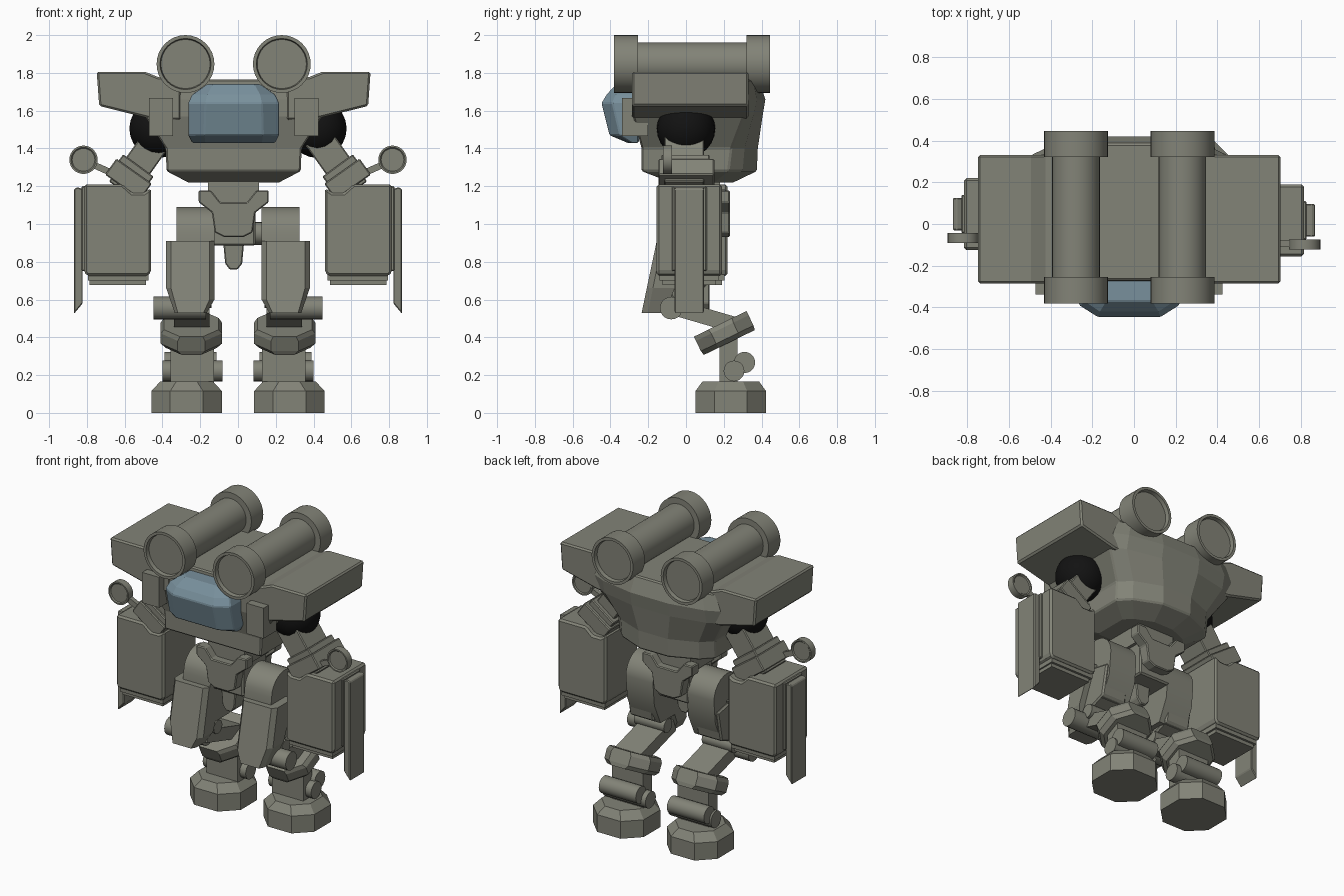
import bpy, bmesh, math
from mathutils import Vector, Matrix

if bpy.data.objects.get("Cube"):
    bpy.data.objects.remove(bpy.data.objects["Cube"])


def material(name, rgb):
    m = bpy.data.materials.new(name)
    m.use_nodes = True
    m.diffuse_color = (*rgb, 1)
    bsdf = m.node_tree.nodes["Principled BSDF"]
    bsdf.inputs["Base Color"].default_value = (*rgb, 1)
    bsdf.inputs["Roughness"].default_value = 0.7
    return m


GREY = material("olive grey armour", (0.225, 0.228, 0.186))
BLUE = material("blue canopy", (0.19, 0.28, 0.335))
BLACK = material("black joint", (0.006, 0.006, 0.006))
CX = -0.023  # centre line of the body


def loft(name, rings, mat=GREY, bevel=0.0, smooth=False):
    """Skin a stack of equal-length point rings and cap both ends."""
    bm = bmesh.new()
    rows = [[bm.verts.new(p) for p in ring] for ring in rings]
    n = len(rows[0])
    for a, b in zip(rows, rows[1:]):
        for i in range(n):
            bm.faces.new((a[i], a[(i + 1) % n], b[(i + 1) % n], b[i]))
    bm.faces.new(rows[0])
    bm.faces.new(rows[-1])
    bmesh.ops.recalc_face_normals(bm, faces=bm.faces)
    me = bpy.data.meshes.new(name)
    bm.to_mesh(me)
    bm.free()
    me.materials.append(mat)
    ob = bpy.data.objects.new(name, me)
    bpy.context.collection.objects.link(ob)
    if bevel:
        mod = ob.modifiers.new("edge_bevel", "BEVEL")
        mod.width = bevel
        mod.segments = 1
    if smooth:
        bpy.ops.object.select_all(action="DESELECT")
        ob.select_set(True)
        bpy.context.view_layer.objects.active = ob
        bpy.ops.object.shade_smooth_by_angle(angle=math.radians(35))
    return ob


def place(u, v, t, axis):
    return {"x": (t, u, v), "y": (u, t, v), "z": (u, v, t)}[axis]


def prism(name, pts, axis, a, b, **kw):
    """Extrude a flat outline along an axis from a to b."""
    return loft(name, [[place(u, v, t, axis) for u, v in pts] for t in (a, b)], **kw)


def box(name, x, y, z, **kw):
    return prism(name, [(x[0], y[0]), (x[1], y[0]), (x[1], y[1]), (x[0], y[1])], "z", *z, **kw)


def bar(name, p, q, width, axis, a, b, **kw):
    """Slanted rectangular bar between two points in a plane."""
    p, q = Vector(p), Vector(q)
    d = (q - p).normalized() * width / 2
    n = Vector((-d.y, d.x))
    return prism(name, [p + n, q + n, q - n, p - n], axis, a, b, **kw)


def lathe(name, profile, axis, u, v, n=32):
    """Round part from (radius, position) pairs along an axis."""
    ang = [2 * math.pi * i / n for i in range(n)]
    return loft(name, [[place(u + r * math.cos(k), v + r * math.sin(k), t, axis) for k in ang]
                       for r, t in profile], smooth=True)


def rod(name, axis, u, v, r, a, b, n=20):
    return lathe(name, [(r, a), (r, b)], axis, u, v, n)


def octagon(x, y, z, hx, hy, c):
    return [(x + sx, y + sy, z) for sx, sy in (
        (-hx + c, -hy), (hx - c, -hy), (hx, -hy + c), (hx, hy - c),
        (hx - c, hy), (-hx + c, hy), (-hx, hy - c), (-hx, -hy + c))]


# Torso hull: flat front, faceted rounded back
def hull_ring(z, w, front, back, taper):
    half = [(w, front), (w, back - taper), (w * 0.8, back - taper * 0.5), (w * 0.3, back)]
    return [(CX + x, y, z) for x, y in half] + [(CX - x, y, z) for x, y in reversed(half)]


loft("torso_hull", [hull_ring(*r) for r in (
    (1.22, 0.24, -0.08, 0.25, 0.1), (1.28, 0.355, -0.235, 0.375, 0.15),
    (1.40, 0.36, -0.235, 0.38, 0.14), (1.57, 0.47, -0.28, 0.405, 0.1),
    (1.66, 0.47, -0.28, 0.42, 0.09), (1.765, 0.43, -0.27, 0.385, 0.06))], bevel=0.008)

# Canopy
loft("canopy", [
    [(CX + x, y, z) for x, y in ((w, -0.25), (w, side), (wf, front),
                                 (-wf, front), (-w, side), (-w, -0.25))]
    for z, w, wf, side, front in (
        (1.43, 0.22, 0.15, -0.285, -0.31), (1.47, 0.24, 0.155, -0.35, -0.405),
        (1.64, 0.24, 0.15, -0.39, -0.447), (1.685, 0.22, 0.14, -0.37, -0.42),
        (1.74, 0.14, 0.11, -0.33, -0.37))], mat=BLUE, bevel=0.006)

# Waist and pelvis
box("waist", (CX - 0.135, CX + 0.135), (-0.09, 0.18), (1.1, 1.25))
box("pelvis_core", (CX - 0.115, CX + 0.115), (-0.08, 0.17), (0.885, 1.16), bevel=0.01)
rod("hip_axle", "x", 0.03, 0.95, 0.06, -0.3, 0.3)
half_yoke = [(0.07, 1.115), (0.12, 1.178), (0.185, 1.178), (0.185, 1.115),
             (0.115, 1.06), (0.1, 0.955), (0.05, 0.93)]
yoke = [(CX + x, z) for x, z in half_yoke] + [(CX - x, z) for x, z in reversed(half_yoke)]
prism("front_yoke", yoke, "y", -0.145, -0.07, bevel=0.006)
prism("back_yoke", yoke, "y", 0.16, 0.232, bevel=0.006)
prism("pelvis_guard", [(CX + x, z) for x, z in (
    (-0.035, 1.0), (0.035, 1.0), (0.055, 0.9), (0.045, 0.79), (0.02, 0.758),
    (-0.02, 0.758), (-0.045, 0.79), (-0.055, 0.9))], "y", -0.07, 0.06, bevel=0.006)

for s, side in ((1, "left"), (-1, "right")):
    def n(part):
        return side + "_" + part

    def sx(pts, c=0.0):
        return [(c + s * x, z) for x, z in pts]

    def span(a, b, c=0.0):
        return (c + s * a, c + s * b)

    # Shoulder wing, front panel and launcher tube
    prism(n("shoulder_wing"), sx([
        (0.725, 1.806), (0.47, 1.806), (0.40, 1.778), (0.28, 1.778), (0.28, 1.55),
        (0.45, 1.56), (0.712, 1.625)], CX), "y", -0.285, 0.33, bevel=0.01)
    box(n("front_panel"), span(0.322, 0.448, CX), (-0.338, -0.2), (1.465, 1.668))
    lathe(n("launcher_tube"), [
        (0.13, -0.355), (0.135, -0.38), (0.153, -0.38), (0.153, -0.255), (0.114, -0.255),
        (0.114, 0.32), (0.153, 0.32), (0.153, 0.445), (0.135, 0.445), (0.13, 0.42)],
        "y", CX + s * 0.255, 1.847)

    # Shoulder ball
    ball = [(0.155 * math.sin(k), s * 0.42 + 0.155 * math.cos(k))
            for k in (math.pi * (i + 0.1) / 12.2 for i in range(13))]
    joint = lathe(n("shoulder_ball"), ball, "x", 0, 1.505, 24)
    joint.data.materials[0] = BLACK

    # Upper arm with stepped cuffs
    dy = 0.0 if s > 0 else 0.03
    bar(n("upper_arm"), (s * 0.42, 1.462), (s * 0.62, 1.18), 0.155, "y",
        dy - 0.115, dy + 0.095, bevel=0.006)
    bar(n("elbow_cuff"), (s * 0.527, 1.31), (s * 0.56, 1.265), 0.2, "y",
        dy - 0.13, dy + 0.125, bevel=0.006)
    bar(n("forearm_cuff"), (s * 0.55, 1.28), (s * 0.61, 1.195), 0.23, "y",
        dy - 0.145, dy + 0.15, bevel=0.006)

    # Forearm pod with stepped base, side plate and blade
    prism(n("forearm_pod"), sx([
        (0.815, 1.21), (0.61, 1.21), (0.56, 1.165), (0.5, 1.165), (0.46, 1.19),
        (0.46, 0.745), (0.478, 0.725), (0.8, 0.725), (0.815, 0.745)]),
        "y", dy - 0.155, dy + 0.19, bevel=0.012)
    box(n("pod_base_step"), span(0.475, 0.795), (dy - 0.14, dy + 0.175), (0.7, 0.74))
    box(n("pod_base"), span(0.488, 0.785), (dy - 0.125, dy + 0.16), (0.677, 0.72))
    box(n("pod_side_plate"), span(0.8, 0.828), (dy - 0.075, dy + 0.11), (0.75, 1.2), bevel=0.006)
    prism(n("arm_blade"), sx([(0.822, 1.185), (0.85, 1.195), (0.868, 1.185),
                              (0.868, 0.525), (0.822, 0.58)]),
          "y", dy - 0.06, dy + 0.095, bevel=0.005)

    # Sensor disc on its stalk
    lathe(n("sensor_disc"), [(0.06, dy - 0.115), (0.066, dy - 0.122), (0.075, dy - 0.122),
                             (0.075, dy - 0.074), (0.066, dy - 0.074), (0.06, dy - 0.08)],
          "y", s * 0.818, 1.34)
    bar(n("sensor_stalk"), (s * 0.6, 1.24), (s * 0.78, 1.32), 0.035, "y", dy - 0.11, dy - 0.08)

    # Rounded thigh with armour shell
    arc = [(0.03 + 0.14 * math.cos(k), 0.955 + 0.135 * math.sin(k))
           for k in (math.pi * i / 12 for i in range(13))]
    prism(n("thigh"), arc + [(-0.13, 0.8), (-0.08, 0.66), (0.09, 0.66), (0.155, 0.8)],
          "x", s * 0.125, s * 0.325, smooth=True)
    shell = [(0.125, 0.91), (0.38, 0.91), (0.38, 0.66), (0.335, 0.53), (0.165, 0.53), (0.125, 0.6)]
    loft(n("thigh_armour"), [
        [(s * (0.253 + (x - 0.253) * k), y0 - (0.91 - z) * slope, z) for x, z in shell]
        for y0, slope, k in ((-0.155, 0.21, 0.8), (-0.125, 0.2, 1), (0.04, 0.4, 1))])
    prism(n("thigh_back"), [(0.0, 0.9), (0.15, 0.87), (0.11, 0.67), (-0.07, 0.6), (-0.12, 0.7)],
          "x", s * 0.16, s * 0.34, bevel=0.01)

    # Knee cylinders and slanted shin
    rod(n("knee_cylinder"), "x", -0.078, 0.555, 0.06, s * 0.17, s * 0.448)
    rod(n("knee_rear_cylinder"), "x", -0.01, 0.6, 0.045, s * 0.14, s * 0.36)
    bar(n("shin_strut"), (-0.1, 0.57), (0.26, 0.465), 0.085, "x", s * 0.15, s * 0.34)

    # Tilted octagonal shin collar
    collar = loft(n("shin_collar"), [
        octagon(0, 0, -0.055, 0.135, 0.15, 0.085), octagon(0, 0, -0.03, 0.162, 0.155, 0.09),
        octagon(0, 0, 0.03, 0.162, 0.155, 0.09), octagon(0, 0, 0.055, 0.145, 0.155, 0.085)])
    collar.data.transform(Matrix.Translation((s * 0.247, 0.205, 0.422))
                          @ Matrix.Rotation(math.radians(26), 4, "X"))

    # Ankle and foot
    box(n("ankle_strut"), span(0.127, 0.357), (0.178, 0.272), (0.14, 0.42))
    rod(n("ankle_lower_cylinder"), "x", 0.254, 0.222, 0.055, s * 0.083, s * 0.4)
    rod(n("ankle_rear_cylinder"), "x", 0.31, 0.267, 0.056, s * 0.115, s * 0.388)
    loft(n("foot"), [
        octagon(s * 0.272, 0.237, 0, 0.187, 0.187, 0.1),
        octagon(s * 0.272, 0.237, 0.115, 0.187, 0.187, 0.1),
        octagon(s * 0.272, 0.237, 0.166, 0.14, 0.15, 0.085)])
